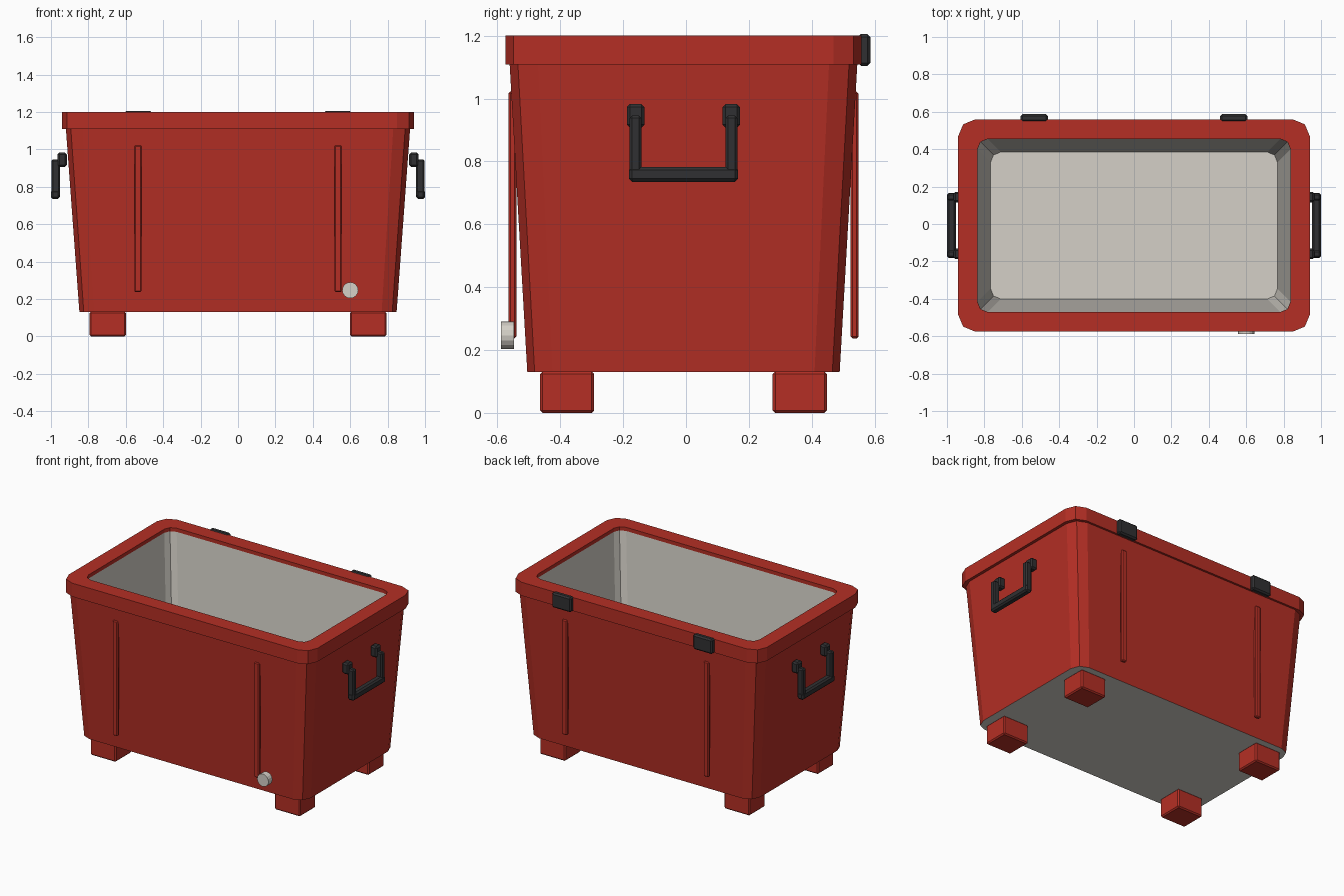
import bpy, bmesh, math
from mathutils import Matrix

if "Cube" in bpy.data.objects:
    bpy.data.objects.remove(bpy.data.objects["Cube"])

YC = -0.008  # centre line of the tub in y


def material(name, rgb):
    m = bpy.data.materials.new(name)
    m.diffuse_color = (*rgb, 1)
    m.use_nodes = True
    m.node_tree.nodes["Principled BSDF"].inputs["Base Color"].default_value = m.diffuse_color
    return m


RED = material("red plastic", (0.46, 0.028, 0.018))
WHITE = material("off white liner", (0.66, 0.63, 0.575))
BLACK = material("black rubber", (0.03, 0.03, 0.032))


def add_object(name, bm, *mats):
    bmesh.ops.recalc_face_normals(bm, faces=bm.faces)
    me = bpy.data.meshes.new(name)
    bm.to_mesh(me)
    bm.free()
    for m in mats:
        me.materials.append(m)
    ob = bpy.data.objects.new(name, me)
    bpy.context.collection.objects.link(ob)
    return ob


def box(name, lo, hi, mat, bevel=0.008):
    bm = bmesh.new()
    bmesh.ops.create_cube(bm, size=1)
    for v in bm.verts:
        v.co = [(a + b) / 2 + c * (b - a) for a, b, c in zip(lo, hi, v.co)]
    bmesh.ops.bevel(bm, geom=bm.edges[:], offset=bevel, segments=1, affect='EDGES')
    return add_object(name, bm, mat)


def ring(bm, hx, hy, r, z):
    """Rectangle with two-step rounded corners."""
    pts = []
    for k, (sx, sy) in enumerate([(1, 1), (-1, 1), (-1, -1), (1, -1)]):
        for s in range(3):
            a = math.radians(90 * k + 45 * s)
            pts.append((sx * (hx - r) + r * math.cos(a),
                        YC + sy * (hy - r) + r * math.sin(a), z))
    return [bm.verts.new(p) for p in pts]


# Tub: outer walls, overhanging rim, liner and underside in one loft
bm = bmesh.new()
profile = [(0.848, 0.497, 0.08, 0.13), (0.92, 0.553, 0.09, 1.108),
           (0.94, 0.567, 0.09, 1.108), (0.94, 0.567, 0.09, 1.2),
           (0.837, 0.463, 0.055, 1.2), (0.837, 0.463, 0.055, 1.175),
           (0.767, 0.393, 0.055, 0.2)]
rings = [ring(bm, *p) for p in profile]
for i, (a, b) in enumerate(zip(rings, rings[1:])):
    for j in range(12):
        k = (j + 1) % 12
        f = bm.faces.new((a[j], a[k], b[k], b[j]))
        f.material_index = 1 if i == 5 else 0
for cap in (rings[0], rings[-1]):
    bm.faces.new(cap).material_index = 1
add_object("tub", bm, RED, WHITE)

for sx, side in ((-1, "left"), (1, "right")):
    def span(a, b):
        return sorted((sx * a, sx * b))

    # Feet and wall ribs, front and back
    for sy, end in ((-1, "front"), (1, "back")):
        def spany(a, b):
            return sorted((YC + sy * a, YC + sy * b))
        (x0, x1), (y0, y1) = span(0.60, 0.793), spany(0.284, 0.456)
        box(f"foot_{end}_{side}", (x0, y0, 0), (x1, y1, 0.132), RED)
        (x0, x1), (y0, y1) = span(0.516, 0.554), spany(0.532, 0.557)
        box(f"rib_{end}_{side}", (x0, y0, 0.237), (x1, y1, 1.022), RED, 0.006)

        # Handle mount and arm
        (x0, x1), (y0, y1) = span(0.915, 0.965), spany(0.124, 0.18)
        box(f"handle_mount_{end}_{side}", (x0, y0, 0.907), (x1, y1, 0.983), BLACK, 0.01)
        (x0, x1), (y0, y1) = span(0.952, 0.998), spany(0.134, 0.172)
        box(f"handle_arm_{end}_{side}", (x0, y0, 0.745), (x1, y1, 0.946), BLACK)

    # Handle grip
    x0, x1 = span(0.953, 1.0)
    box(f"handle_grip_{side}", (x0, YC - 0.174, 0.735), (x1, YC + 0.174, 0.783), BLACK, 0.01)

    # Hinge on the back of the rim
    x0, x1 = span(0.461, 0.606)
    box(f"hinge_{side}", (x0, 0.547, 1.104), (x1, 0.587, 1.206), BLACK, 0.01)

# Drain plug
bm = bmesh.new()
bmesh.ops.create_cone(bm, cap_ends=True, segments=16, radius1=0.043, radius2=0.043, depth=0.042,
                      matrix=Matrix.Translation((0.6, -0.568, 0.247)) @ Matrix.Rotation(math.pi / 2, 4, 'X'))
add_object("drain_plug", bm, WHITE)
